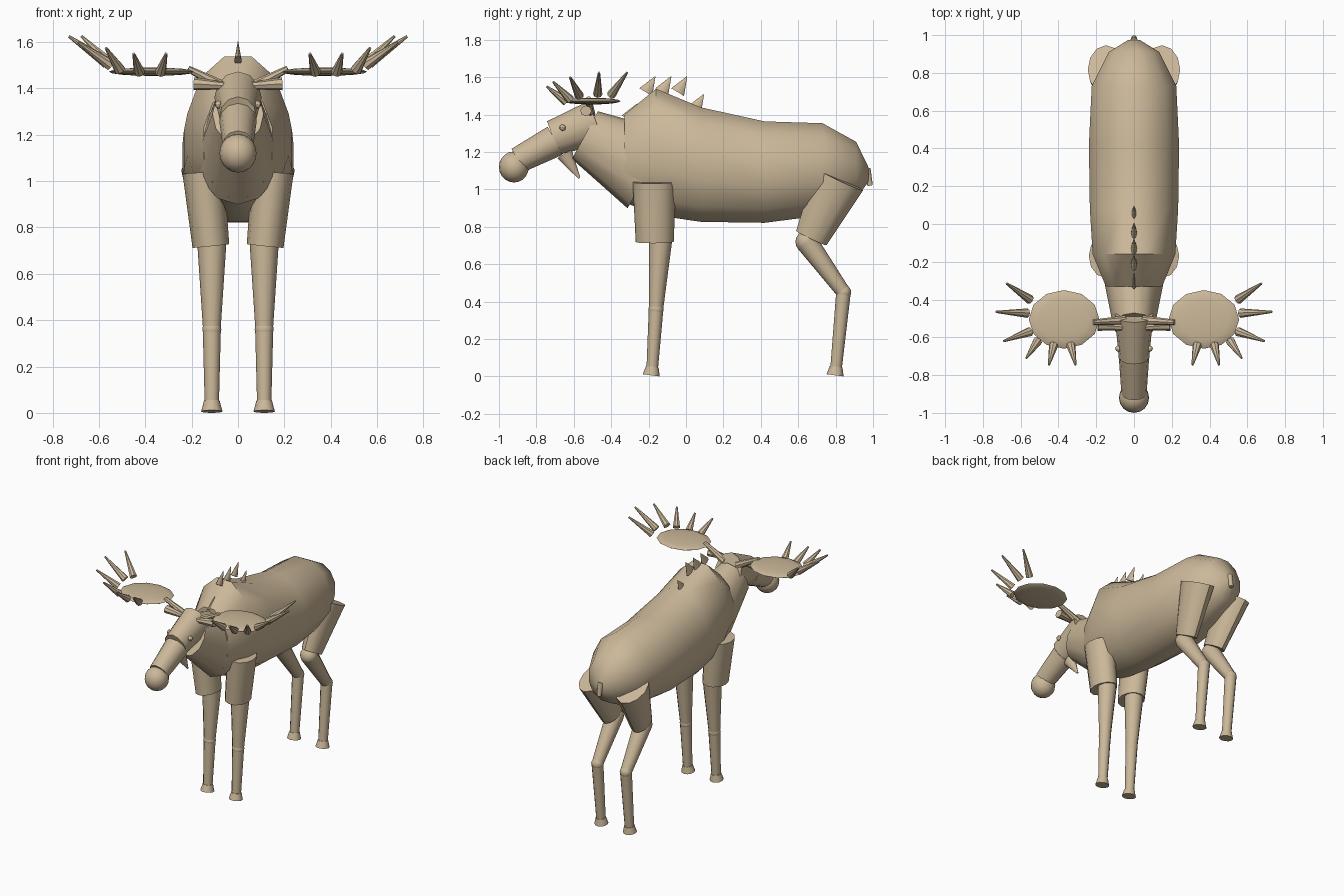
import bpy, bmesh, math
from mathutils import Vector, Matrix

if "Cube" in bpy.data.objects:
    bpy.data.objects.remove(bpy.data.objects["Cube"])

hide = bpy.data.materials.new("tan_hide")
hide.diffuse_color = (0.60, 0.48, 0.32, 1)
hide.use_nodes = True
hide.node_tree.nodes["Principled BSDF"].inputs["Base Color"].default_value = hide.diffuse_color


def finish(name, bm, mirror=False, angle=40):
    bmesh.ops.recalc_face_normals(bm, faces=bm.faces)
    me = bpy.data.meshes.new(name)
    bm.to_mesh(me)
    bm.free()
    me.materials.append(hide)
    ob = bpy.data.objects.new(name, me)
    bpy.context.collection.objects.link(ob)
    bpy.ops.object.select_all(action='DESELECT')
    ob.select_set(True)
    bpy.context.view_layer.objects.active = ob
    bpy.ops.object.shade_smooth_by_angle(angle=math.radians(angle))
    if mirror:
        ob.modifiers.new("Mirror", 'MIRROR')
    return ob


def limb(name, a, b, ra, rb, wide=1.0, mirror=False, sides=12):
    """Tapered limb from a to b; wide scales the sideways radius."""
    a, b = Vector(a), Vector(b)
    z = (b - a).normalized()
    x = Vector((1, 0, 0)) if abs(z.x) < 0.9 else Vector((0, 1, 0))
    x = (x - z * x.dot(z)).normalized()
    y = z.cross(x)
    frame = Matrix((x * wide, y, z)).transposed().to_4x4()
    frame.translation = (a + b) / 2
    bm = bmesh.new()
    bmesh.ops.create_cone(bm, cap_ends=True, segments=sides, radius1=ra,
                          radius2=rb, depth=(b - a).length, matrix=frame)
    return finish(name, bm, mirror)


def ball(name, centre, size, mirror=False, u=12, v=8):
    bm = bmesh.new()
    bmesh.ops.create_uvsphere(bm, u_segments=u, v_segments=v, radius=1,
                              matrix=Matrix.Translation(centre) @ Matrix.Diagonal((*size, 1)))
    return finish(name, bm, mirror)


# Body: oval rings along y (y, bottom, top, half width)
SIDES = 12
bm = bmesh.new()
rings = []
for y, lo, hi, w in [(-0.33, 0.93, 1.40, 0.15), (-0.16, 0.86, 1.54, 0.22),
                     (0.08, 0.825, 1.44, 0.235), (0.42, 0.82, 1.365, 0.24),
                     (0.73, 0.86, 1.355, 0.225), (0.91, 0.95, 1.255, 0.135),
                     (0.975, 1.04, 1.12, 0.03)]:
    ring = []
    for i in range(SIDES):
        t = 2 * math.pi * (i + 0.5) / SIDES
        ring.append(bm.verts.new((w * 1.03 * math.sin(t), y,
                                  (lo + hi) / 2 + (hi - lo) / 2 * 1.03 * math.cos(t))))
    rings.append(ring)
for r, s in zip(rings, rings[1:]):
    for i in range(SIDES):
        j = (i + 1) % SIDES
        bm.faces.new((r[i], r[j], s[j], s[i]))
bm.faces.new(rings[0])
bm.faces.new(rings[-1])
finish("body", bm, angle=50)

# Neck, head, muzzle, nose, dewlap, tail
limb("neck", (0, -0.20, 1.105), (0, -0.54, 1.29), 0.235, 0.145, 0.76)
limb("head", (0, -0.48, 1.36), (0, -0.71, 1.275), 0.12, 0.095, 0.85)
limb("muzzle", (0, -0.70, 1.26), (0, -0.90, 1.155), 0.085, 0.07, 0.95)
ball("nose", (0, -0.92, 1.12), (0.08, 0.08, 0.083), u=16, v=10)
limb("dewlap", (0, -0.65, 1.19), (0, -0.57, 1.06), 0.045, 0.006, 0.7)
limb("tail", (0, 0.965, 1.11), (0, 0.985, 1.02), 0.022, 0.014)

# Eyes and ears
ball("eyes", (0.083, -0.66, 1.33), (0.017, 0.017, 0.017), True, 8, 6)
limb("ears", (0.06, -0.545, 1.412), (0.19, -0.535, 1.42), 0.016, 0.028, 1.1, True, 8)

# Antlers: beam, flat palm, ring of tines (base, tip)
limb("antler_beam", (0.05, -0.51, 1.40), (0.215, -0.52, 1.485), 0.026, 0.014, 1, True, 8)
ball("antler_palm", (0.37, -0.505, 1.472), (0.187, 0.155, 0.018), True, 12, 8)
tines = [((0.55, -0.40, 1.505), (0.675, -0.315, 1.625)),
         ((0.565, -0.472, 1.51), (0.73, -0.465, 1.625)),
         ((0.55, -0.57, 1.50), (0.69, -0.62, 1.60)),
         ((0.51, -0.62, 1.48), (0.57, -0.71, 1.575)),
         ((0.425, -0.64, 1.47), (0.45, -0.745, 1.55)),
         ((0.335, -0.64, 1.47), (0.31, -0.745, 1.55))]
for n, (a, b) in enumerate(tines):
    limb(f"antler_tine_{n + 1}", a, b, 0.025, 0.006, 1, True, 8)

# Mane spikes along the shoulder hump
for n, (y, z) in enumerate([(-0.31, 1.375), (-0.215, 1.52), (-0.13, 1.52),
                            (-0.045, 1.52), (0.045, 1.425)]):
    limb(f"mane_spike_{n + 1}", (0, y, z), (0, y + 0.05, z + 0.083),
         0.04, 0.002, 0.4, sides=8)

# Legs: thigh, shin, cannon, joints and hoof, mirrored
legs = {
    "front": [(0.15, -0.17, 1.04), (0.117, -0.167, 0.72), 0.115, 0.102,
              (-0.137, 0.72), (-0.16, 0.36), 0.062, (-0.18, 0.05), 0.78],
    "hind": [(0.15, 0.82, 1.055), (0.117, 0.67, 0.74), 0.14, 0.09,
             (0.645, 0.72), (0.842, 0.45), 0.06, (0.803, 0.05), 0.68],
}
for side, (top, low, rt, rl, hip, knee, rh, ankle, wide) in legs.items():
    x = 0.113
    limb(side + "_upper_leg", top, low, rt, rl, wide, True)
    limb(side + "_lower_leg", (x, *hip), (x, *knee), rh, 0.038, 1, True)
    ball(side + "_leg_joint", (x, *hip), (rh, rh, rh), True)
    ball(side + "_knee", (x, *knee), (0.041, 0.041, 0.041), True)
    limb(side + "_cannon", (x, *knee), (x, *ankle), 0.039, 0.031, 1, True)
    limb(side + "_hoof", (x, ankle[0], 0.052), (x, ankle[0] - 0.006, 0.006),
         0.034, 0.046, 1, True)
